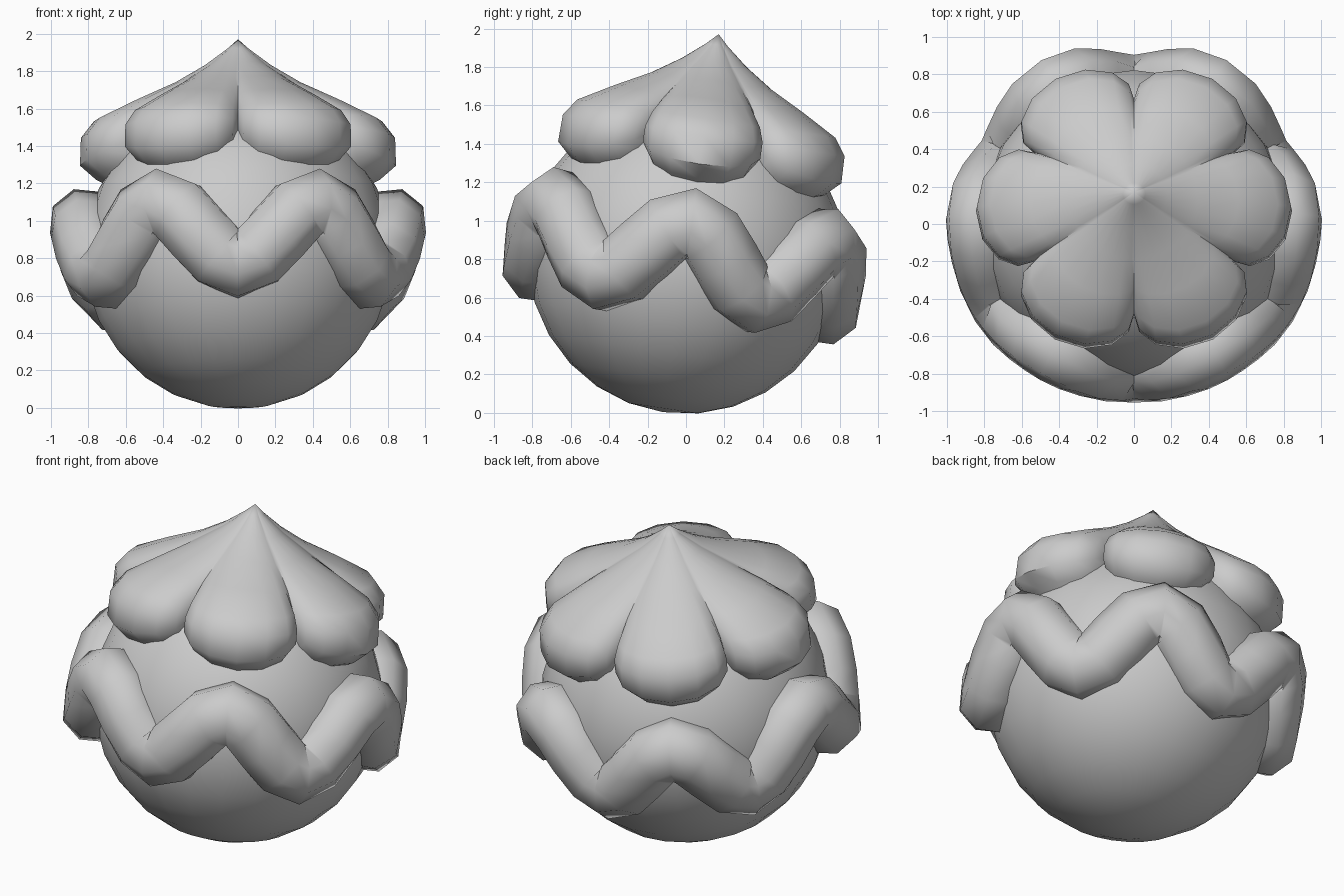
import bpy, bmesh, math
from mathutils import Matrix, Vector

if "Cube" in bpy.data.objects:
    bpy.data.objects.remove(bpy.data.objects["Cube"])

CENTRE = Vector((0, 0, 0.82))
TILT = Matrix.Translation(CENTRE) @ Matrix.Rotation(math.radians(-8.4), 4, 'X')


def finish(obj, angle=50):
    bpy.ops.object.select_all(action='DESELECT')
    obj.select_set(True)
    bpy.context.view_layer.objects.active = obj
    bpy.ops.object.shade_smooth_by_angle(angle=math.radians(angle))


def mesh_object(name, bm):
    bmesh.ops.recalc_face_normals(bm, faces=bm.faces)
    mesh = bpy.data.meshes.new(name)
    bm.to_mesh(mesh)
    bm.free()
    obj = bpy.data.objects.new(name, mesh)
    bpy.context.collection.objects.link(obj)
    obj.matrix_world = TILT
    finish(obj)
    return obj


# Round body
bm = bmesh.new()
bmesh.ops.create_uvsphere(bm, u_segments=24, v_segments=14, radius=0.825)
mesh_object("body", bm)

# Wavy band: octagonal tube following six waves round the body
bm = bmesh.new()
COUNT, SIDES, THICK = 48, 8, 0.189


def path(i):
    a = 2 * math.pi * i / COUNT
    wave = math.cos(6 * a)
    r = 0.795 + 0.029 * wave
    if math.sin(a) < 0:  # front side dips stand out a little further
        r += 0.025 * (1 - wave) * abs(math.cos(a))
    return Vector((r * math.cos(a), 0.985 * r * math.sin(a), 0.172 * wave))


rings = []
for i in range(COUNT):
    p = path(i)
    tangent = (path(i + 1) - path(i - 1)).normalized()
    out = Vector((p.x, p.y, max(p.z, 0) * 0.5))
    out = (out - tangent * out.dot(tangent)).normalized()
    side = tangent.cross(out)
    ring = []
    for k in range(SIDES):
        b = 2 * math.pi * (k + 0.5) / SIDES
        ring.append(bm.verts.new(p + (out * math.cos(b) + side * math.sin(b)) * THICK))
    rings.append(ring)
for i in range(COUNT):
    a, b = rings[i], rings[(i + 1) % COUNT]
    for k in range(SIDES):
        n = (k + 1) % SIDES
        bm.faces.new((a[k], a[n], b[n], b[k]))
mesh_object("wavy_band", bm)

# Pointed cap with six rounded petals: blend valley and petal profiles (radius, height)
VALLEY = [(0.06, 1.105), (0.18, 1.01), (0.34, 0.905), (0.49, 0.80), (0.575, 0.71),
          (0.61, 0.645), (0.61, 0.60), (0.54, 0.56)]
PETAL = [(0.06, 1.11), (0.18, 1.02), (0.34, 0.925), (0.56, 0.825), (0.77, 0.72),
         (0.84, 0.63), (0.845, 0.48), (0.76, 0.405)]
POWER = [2, 2, 2, 1.5, 1.1, 1, 1, 1]
STEPS = 8
bm = bmesh.new()
tip = bm.verts.new((0, 0, 1.163))
columns = []
for petal in range(6):
    for k in range(STEPS):
        q = math.sin(math.pi * (k / STEPS - 0.5))
        w = math.sqrt(max(0, 1 - q * q))
        a = math.radians(60 * petal + 30 * q)
        col = []
        for (r0, h0), (r1, h1), power in zip(VALLEY, PETAL, POWER):
            f = w ** power
            r, h = r0 + (r1 - r0) * f, h0 + (h1 - h0) * f
            col.append(bm.verts.new((r * math.cos(a), 0.95 * r * math.sin(a), h)))
        # tuck the rim into the body
        rim = col[-1].co
        col.append(bm.verts.new(rim * 0.8))
        columns.append(col)
for i, a in enumerate(columns):
    b = columns[(i + 1) % len(columns)]
    bm.faces.new((tip, a[0], b[0]))
    for j in range(len(a) - 1):
        bm.faces.new((a[j], a[j + 1], b[j + 1], b[j]))
mesh_object("petal_cap", bm)
